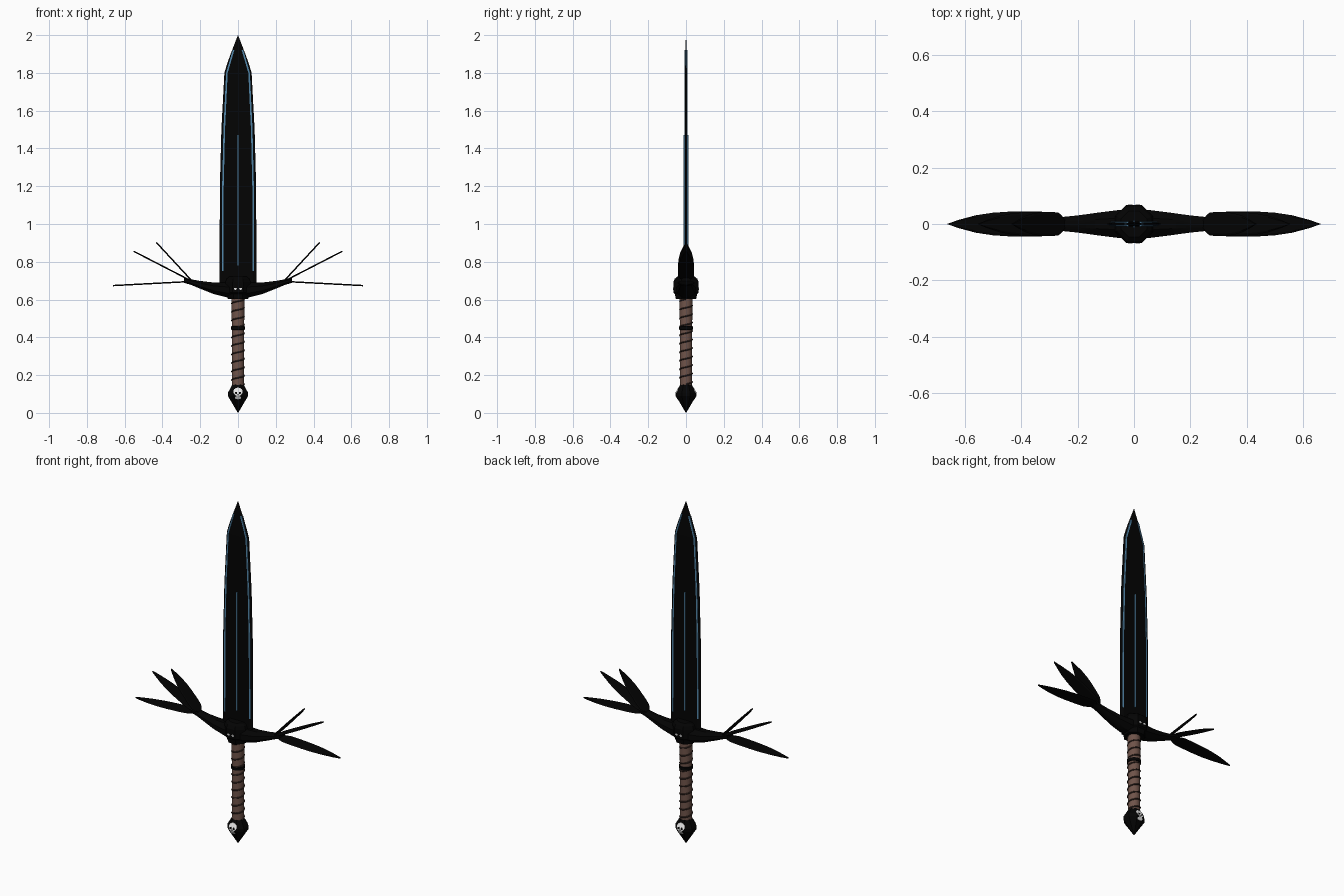
import bpy, bmesh, math
from mathutils import Vector

cube = bpy.data.objects.get("Cube")
if cube:
    bpy.data.objects.remove(cube, do_unlink=True)


def material(name, r, g, b):
    m = bpy.data.materials.new(name)
    m.use_nodes = True
    m.diffuse_color = (r, g, b, 1)
    node = next(n for n in m.node_tree.nodes if n.type == 'BSDF_PRINCIPLED')
    node.inputs["Base Color"].default_value = (r, g, b, 1)
    node.inputs["Roughness"].default_value = 0.7
    return m


BLACK = material("black steel", 0.001, 0.001, 0.001)
BLUE = material("blue inlay", 0.085, 0.24, 0.4)
BROWN = material("brown leather", 0.16, 0.088, 0.068)
DARK = material("dark cord", 0.035, 0.02, 0.016)
WHITE = material("bone white", 0.9, 0.9, 0.9)


def finish(name, bm, mat, smooth=None):
    bmesh.ops.remove_doubles(bm, verts=bm.verts, dist=0.00001)
    bmesh.ops.recalc_face_normals(bm, faces=bm.faces)
    me = bpy.data.meshes.new(name)
    bm.to_mesh(me)
    bm.free()
    me.materials.append(mat)
    ob = bpy.data.objects.new(name, me)
    bpy.context.collection.objects.link(ob)
    if smooth:
        bpy.ops.object.select_all(action='DESELECT')
        ob.select_set(True)
        bpy.context.view_layer.objects.active = ob
        bpy.ops.object.shade_smooth_by_angle(angle=math.radians(smooth))
    return ob


def loft(name, rings, mat, smooth=None):
    """Skin a list of equal-sized vertex rings and cap both ends."""
    bm = bmesh.new()
    vs = [[bm.verts.new(p) for p in ring] for ring in rings]
    n = len(vs[0])
    for a, b in zip(vs, vs[1:]):
        for i in range(n):
            j = (i + 1) % n
            bm.faces.new((a[i], a[j], b[j], b[i]))
    bm.faces.new(vs[0])
    bm.faces.new(vs[-1])
    return finish(name, bm, mat, smooth)


def lathe(name, profile, sides, mat, smooth=None):
    angles = [math.tau * (i + 0.5) / sides for i in range(sides)]
    return loft(name, [[(r * math.cos(a), r * math.sin(a), z) for a in angles]
                       for r, z in profile], mat, smooth)


def octagon_depth(profile, x, z):
    """Front depth of an eight-sided lathe at a given x and z."""
    for (r0, z0), (r1, z1) in zip(profile, profile[1:]):
        if z <= z1:
            break
    apothem = (r0 + (r1 - r0) * (z - z0) / (z1 - z0)) * math.cos(math.pi / 8)
    return min(apothem, apothem * math.sqrt(2) - abs(x))


def emblem(name, profile, s, x, z, rx, rz, lift, mat):
    """Thin oval plate that hugs the facets of an eight-sided lathe."""
    rings = []
    for k, rise in ((1, -0.002), (1, lift), (0.75, lift), (0.5, lift), (0.25, lift)):
        ring = []
        for i in range(20):
            a = math.tau * i / 20
            px, pz = x + rx * k * math.cos(a), z + rz * k * math.sin(a)
            ring.append((px, s * (octagon_depth(profile, px, pz) + rise), pz))
        rings.append(ring)
    loft(name, rings, mat)


def mirror_x(ob):
    ob.modifiers.new("mirror", 'MIRROR')


# Blade: bevelled hexagonal section narrowing to the point
blade = [(0.63, 0.098, 0.008), (1.2, 0.096, 0.008), (1.5, 0.088, 0.008),
         (1.8, 0.072, 0.007), (1.85, 0.057, 0.005), (1.9, 0.039, 0.004), (2.0, 0.0004, 0.0004)]
rings = []
for z, w, t in blade:
    inner = w * 0.8
    rings.append([(w, 0, z), (inner, t, z), (-inner, t, z),
                  (-w, 0, z), (-inner, -t, z), (inner, -t, z)])
loft("blade", rings, BLACK)

# Blue inlays: one along each edge and a short central fuller line
edge_line = [(0.75, 0.085), (1.2, 0.084), (1.5, 0.077), (1.8, 0.063), (1.92, 0.028)]
for side, s in (("front", -1), ("back", 1)):
    rings = []
    for z, x in edge_line:
        out, deep = s * 0.0088, s * 0.002
        rings.append([(x - 0.0085, out, z), (x, out * 0.87, z),
                      (x, deep, z), (x - 0.0085, deep, z)])
    mirror_x(loft(side + "_edge_inlay", rings, BLUE))
    loft(side + "_centre_inlay",
         [[(-0.003, s * 0.012, z), (0.003, s * 0.012, z),
           (0.003, 0, z), (-0.003, 0, z)] for z in (0.78, 1.47)], BLUE)

# Crossguard arms: curved, tapered eight-sided loft (x, middle z, half depth, half height)
arm = [(0, 0.65, 0.052, 0.044), (0.06, 0.651, 0.05, 0.04), (0.13, 0.66, 0.041, 0.031),
       (0.2, 0.678, 0.031, 0.021), (0.25, 0.693, 0.026, 0.015), (0.285, 0.702, 0.026, 0.014)]
oct_angles = [math.tau * (i + 0.5) / 8 for i in range(8)]
mirror_x(loft("crossguard_arms",
              [[(x, 1.06 * d * math.cos(a), z + 1.06 * h * math.sin(a)) for a in oct_angles]
               for x, z, d, h in arm], BLACK, 35))

# Feathers: thin leaf plates fanning out of each arm end
leaf = [(0, 0.014), (0.06, 0.032), (0.13, 0.043), (0.25, 0.045), (0.45, 0.044),
        (0.6, 0.04), (0.75, 0.031), (0.9, 0.015), (1, 0.001)]
feathers = [("lower", (0.262, 0.695), (0.662, 0.674), 1),
            ("middle", (0.25, 0.7), (0.553, 0.856), 0.95),
            ("upper", (0.245, 0.7), (0.432, 0.902), 0.95)]
for name, a, b, width in feathers:
    start, end = Vector((a[0], 0, a[1])), Vector((b[0], 0, b[1]))
    along = end - start
    up = along.cross(Vector((0, 1, 0))).normalized() * 0.0038
    rings = []
    for t, w in leaf:
        c, y = start + along * t, Vector((0, w * width, 0))
        rings.append([c + y, c + y * 0.8 + up, c - y * 0.8 + up,
                      c - y, c - y * 0.8 - up, c + y * 0.8 - up])
    mirror_x(loft(name + "_feathers", rings, BLACK))

# Central boss of the guard, with a stepped collar
boss = [(0.058, 0.602), (0.064, 0.63), (0.073, 0.637), (0.073, 0.692), (0.065, 0.71), (0.05, 0.722)]
lathe("guard_boss", boss, 8, BLACK)

# Grip, spiral cord and middle band
lathe("grip", [(0.032, 0.14), (0.033, 0.38), (0.034, 0.605)], 20, BROWN, 40)
turns, steps, pitch = 10, 20, 0.045
rings = []
for i in range(turns * steps + 1):
    a = math.tau * i / steps
    z = 0.152 + pitch * i / steps
    out = Vector((math.cos(a), math.sin(a), 0))
    rings.append([out * (0.033 + 0.004 * math.cos(k)) + Vector((0, 0, z + 0.004 * math.sin(k)))
                  for k in (math.tau * j / 6 for j in range(6))])
loft("spiral_cord", rings, DARK, 60)
lathe("grip_band", [(0.03, 0.438), (0.038, 0.441), (0.038, 0.457), (0.03, 0.46)], 20, BLACK, 35)

# Faceted pommel
pommel = [(0.0005, 0), (0.058, 0.089), (0.058, 0.106), (0.033, 0.15)]
lathe("pommel", pommel, 8, BLACK)

# Skull emblems on the pommel and mask eyes on the guard, both faces
for side, s in (("front", -1), ("back", 1)):
    emblem(side + "_skull", pommel, s, 0, 0.112, 0.025, 0.022, 0.002, WHITE)
    emblem(side + "_skull_cheek", pommel, s, 0, 0.09, 0.009, 0.009, 0.002, WHITE)
    emblem(side + "_skull_jaw", pommel, s, 0, 0.08, 0.017, 0.008, 0.002, WHITE)
    emblem(side + "_skull_nose", pommel, s, 0, 0.096, 0.003, 0.004, 0.003, BLACK)
    for hand, h in (("left", 1), ("right", -1)):
        emblem(f"{side}_{hand}_skull_eye", pommel, s, h * 0.01, 0.106,
               0.006, 0.006, 0.003, BLACK)
        emblem(f"{side}_{hand}_mask_eye", boss, s, h * 0.014, 0.657,
               0.008, 0.0055, 0.002, WHITE)
